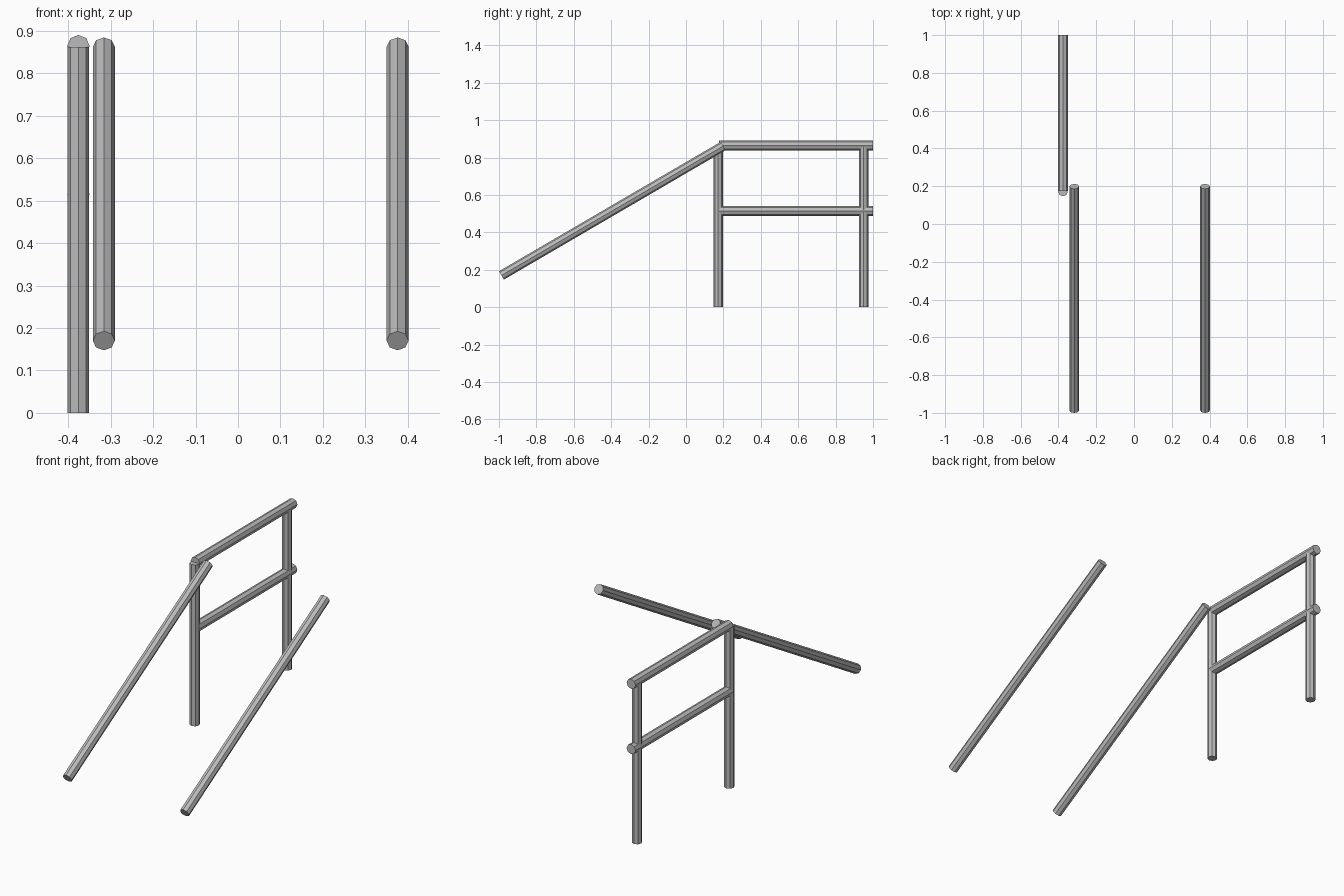
import bpy
from mathutils import Vector

cube = bpy.data.objects.get("Cube")
if cube:
    bpy.data.objects.remove(cube, do_unlink=True)

steel = bpy.data.materials.new("grey_steel")
steel.use_nodes = True
grey = (0.5, 0.5, 0.5, 1)
steel.diffuse_color = grey
steel.node_tree.nodes["Principled BSDF"].inputs["Base Color"].default_value = grey


def tube(name, start, end, radius):
    """Eight-sided flat-shaded bar between two points."""
    a, b = Vector(start), Vector(end)
    axis = b - a
    bpy.ops.mesh.primitive_cylinder_add(vertices=8, radius=radius, depth=axis.length,
                                        location=(a + b) / 2)
    bar = bpy.context.object
    bar.name = name
    bar.rotation_euler = axis.to_track_quat('Z', 'Y').to_euler()
    bar.data.materials.append(steel)
    return bar


# Level guard rail on the right side
side = -0.376
top, middle = 0.864, 0.515
for name, y in (("front_post", 0.172), ("back_post", 0.95)):
    tube(name, (side, y, 0), (side, y, 0.862), 0.0255)
for name, z in (("top_rail", top), ("middle_rail", middle)):
    tube(name, (side, 0.176, z), (side, 1, z), 0.0265)

# Sloping stair handrails
for name, x in (("right_handrail", -0.316), ("left_handrail", 0.376)):
    tube(name, (x, -0.987, 0.17), (x, 0.199, 0.862), 0.026)
